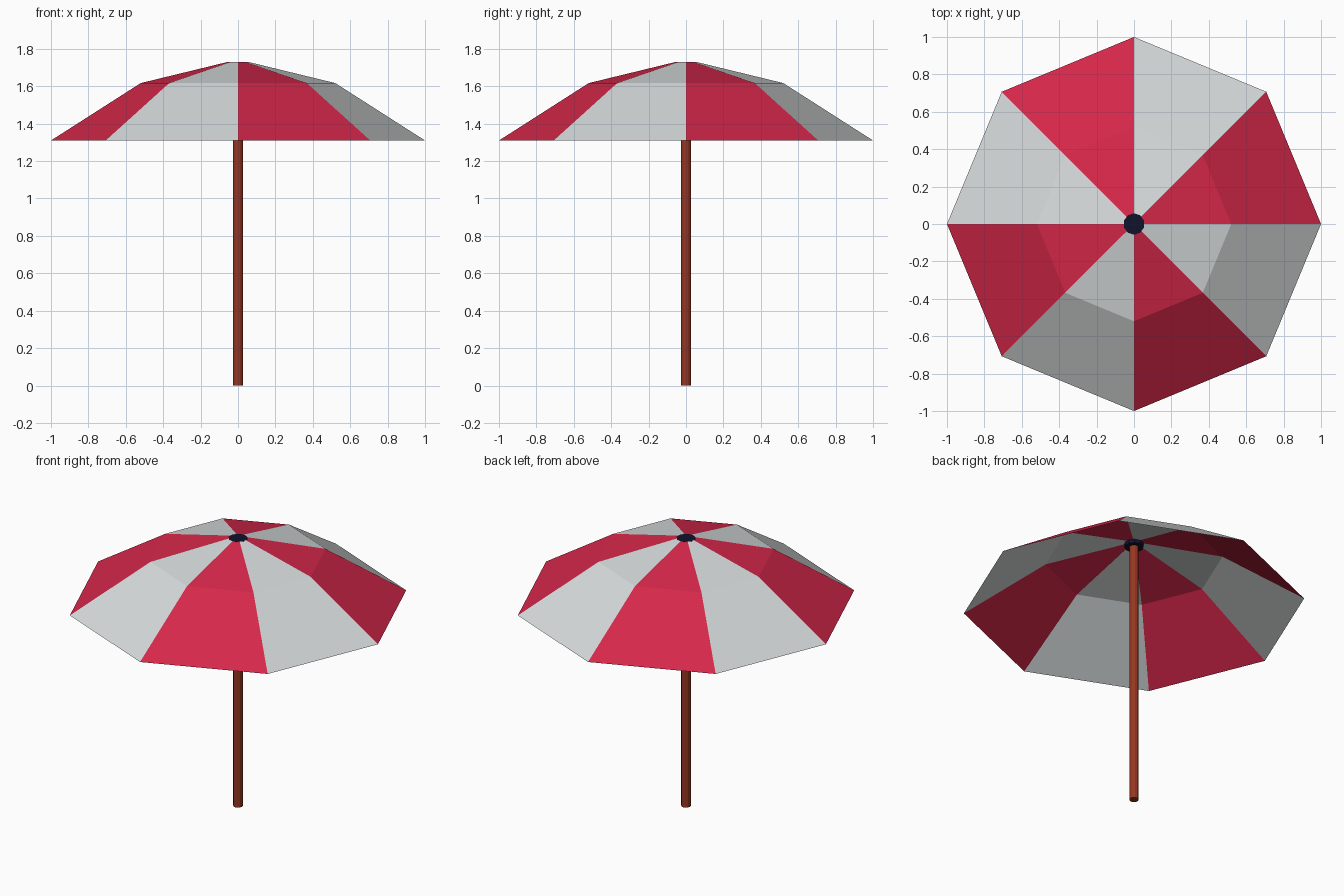
import bpy, bmesh, math

if "Cube" in bpy.data.objects:
    bpy.data.objects.remove(bpy.data.objects["Cube"])


def material(name, rgb):
    # sRGB 0-255 to linear
    lin = [((c / 255 + 0.055) / 1.055) ** 2.4 if c > 10 else c / 255 / 12.92 for c in rgb]
    m = bpy.data.materials.new(name)
    m.diffuse_color = (*lin, 1)
    m.use_nodes = True
    m.node_tree.nodes["Principled BSDF"].inputs["Base Color"].default_value = m.diffuse_color
    return m


red = material("red_fabric", (213, 39, 73))
white = material("white_fabric", (214, 218, 218))
wood = material("brown_wood", (150, 55, 33))
navy = material("dark_navy", (18, 18, 44))


def cylinder(name, radius, z0, z1, sides, mat):
    bpy.ops.mesh.primitive_cylinder_add(vertices=sides, radius=radius, depth=z1 - z0,
                                        location=(0, 0, (z0 + z1) / 2))
    ob = bpy.context.object
    ob.name = name
    ob.data.materials.append(mat)
    return ob


# Canopy: open eight-sided shell, alternating red and white panels
profile = [(0.055, 1.73), (0.52, 1.617), (1.0, 1.31)]
bm = bmesh.new()
rings = [[bm.verts.new((r * math.cos(i * math.pi / 4), r * math.sin(i * math.pi / 4), z))
          for i in range(8)] for r, z in profile]
for upper, lower in zip(rings, rings[1:]):
    for i in range(8):
        j = (i + 1) % 8
        face = bm.faces.new((upper[i], lower[i], lower[j], upper[j]))
        face.material_index = i % 2
mesh = bpy.data.meshes.new("canopy")
bm.to_mesh(mesh)
bm.free()
mesh.materials.append(red)
mesh.materials.append(white)
bpy.context.collection.objects.link(bpy.data.objects.new("canopy", mesh))

# Pole and the dark hub that closes the top opening
cylinder("pole", 0.028, 0, 1.715, 12, wood)
cylinder("top_hub", 0.057, 1.706, 1.73, 10, navy)
